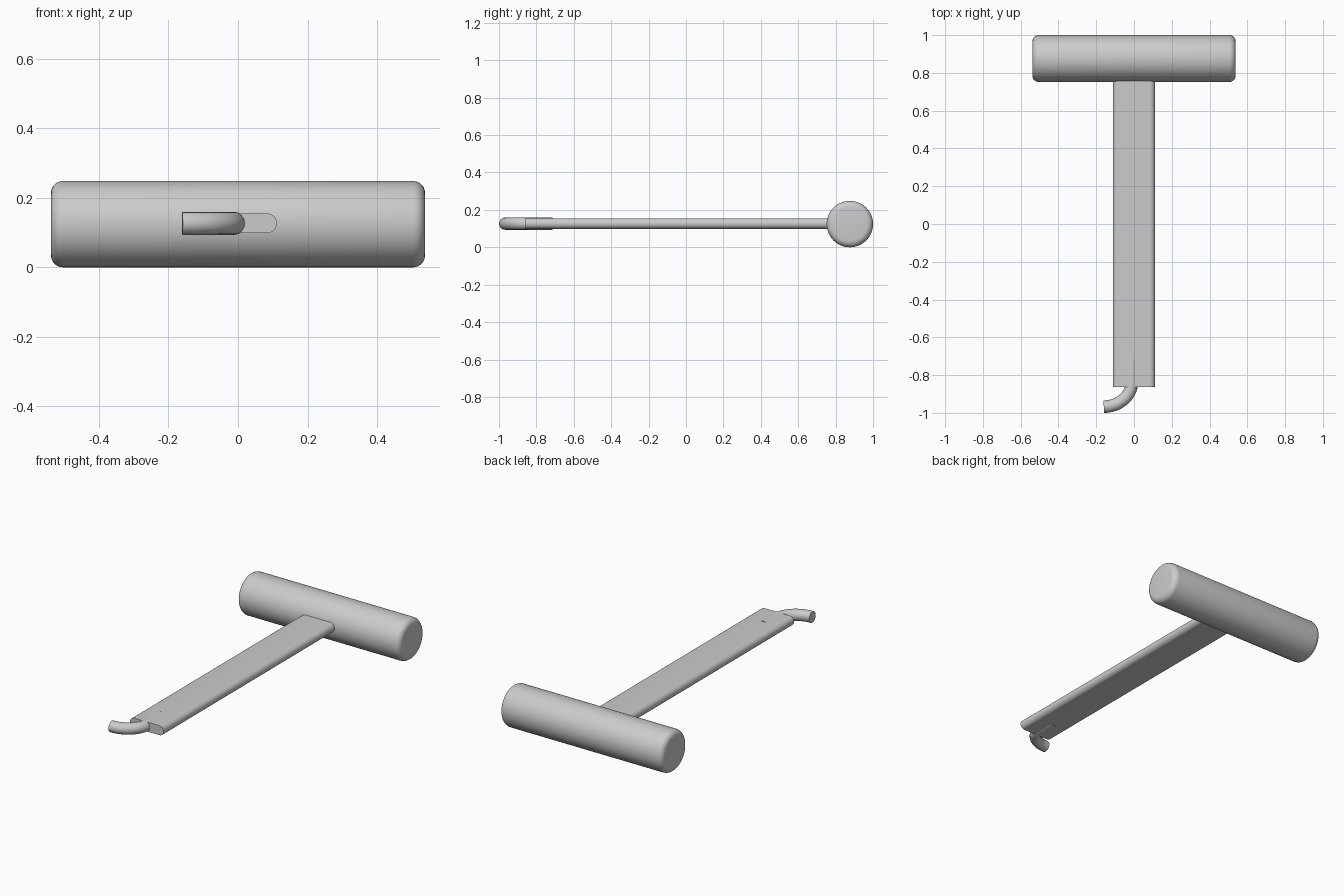
import bpy, math

cube = bpy.data.objects.get("Cube")
if cube:
    bpy.data.objects.remove(cube, do_unlink=True)

grey = bpy.data.materials.new("light grey")
grey.use_nodes = True
colour = (0.6, 0.6, 0.6, 1)
grey.diffuse_color = colour
grey.node_tree.nodes["Principled BSDF"].inputs["Base Color"].default_value = colour


def finish(obj, name):
    """Name the part, colour it and smooth its round faces."""
    obj.name = name
    obj.data.materials.append(grey)
    bpy.ops.object.select_all(action="DESELECT")
    obj.select_set(True)
    bpy.context.view_layer.objects.active = obj
    bpy.ops.object.convert(target="MESH")
    bpy.ops.object.shade_smooth_by_angle(angle=math.radians(35))


def curve_object(name, points, cyclic=False):
    """Poly curve through the given points."""
    curve = bpy.data.curves.new(name, "CURVE")
    curve.dimensions = "3D"
    spline = curve.splines.new("POLY")
    spline.points.add(len(points) - 1)
    for p, co in zip(spline.points, points):
        p.co = (*co, 1)
    spline.use_cyclic_u = cyclic
    obj = bpy.data.objects.new(name, curve)
    bpy.context.collection.objects.link(obj)
    return obj


# Grip: round bar across the back with softened ends
bpy.ops.mesh.primitive_cylinder_add(vertices=64, radius=0.124, depth=1.076,
                                    location=(0, 0.876, 0.124),
                                    rotation=(0, math.pi / 2, 0))
grip = bpy.context.object
bevel = grip.modifiers.new("soft ends", "BEVEL")
bevel.width, bevel.segments = 0.034, 6
bevel.limit_method, bevel.angle_limit = "ANGLE", math.radians(40)
finish(grip, "grip")

# Shaft: flat bar with fully rounded long edges
half, r, steps = 0.112, 0.0285, 12
outline = []
for side in (1, -1):
    for i in range(steps + 1):
        a = side * math.pi / 2 - math.pi * i / steps
        outline.append((side * (half - r) + r * math.cos(a) * 1.0,
                        r * math.sin(a)))
n = len(outline)
ends = (-0.862, 0.86)
verts = [(x, y, 0.1265 + z) for y in ends for x, z in outline]
faces = [(i, (i + 1) % n, n + (i + 1) % n, n + i) for i in range(n)]
faces += [tuple(reversed(range(n))), tuple(range(n, 2 * n))]
mesh = bpy.data.meshes.new("shaft")
mesh.from_pydata(verts, [], faces)
shaft = bpy.data.objects.new("shaft", mesh)
bpy.context.collection.objects.link(shaft)
bpy.context.view_layer.objects.active = shaft
shaft.select_set(True)
bpy.ops.object.mode_set(mode="EDIT")
bpy.ops.mesh.select_all(action="SELECT")
bpy.ops.mesh.normals_make_consistent(inside=False)
bpy.ops.object.mode_set(mode="OBJECT")
finish(shaft, "shaft")

# Hook: rod leaving the front of the shaft and curling to the right
path = [(-0.011, -0.715, 0.1265)]
for i in range(21):
    a = -math.pi / 2 * i / 20
    path.append((-0.16 + 0.149 * math.cos(a), -0.835 + 0.132 * math.sin(a), 0.1265))
hook = curve_object("hook", path)
hook.data.bevel_depth = 0.033
hook.data.bevel_resolution = 6
hook.data.use_fill_caps = True
finish(hook, "hook")
